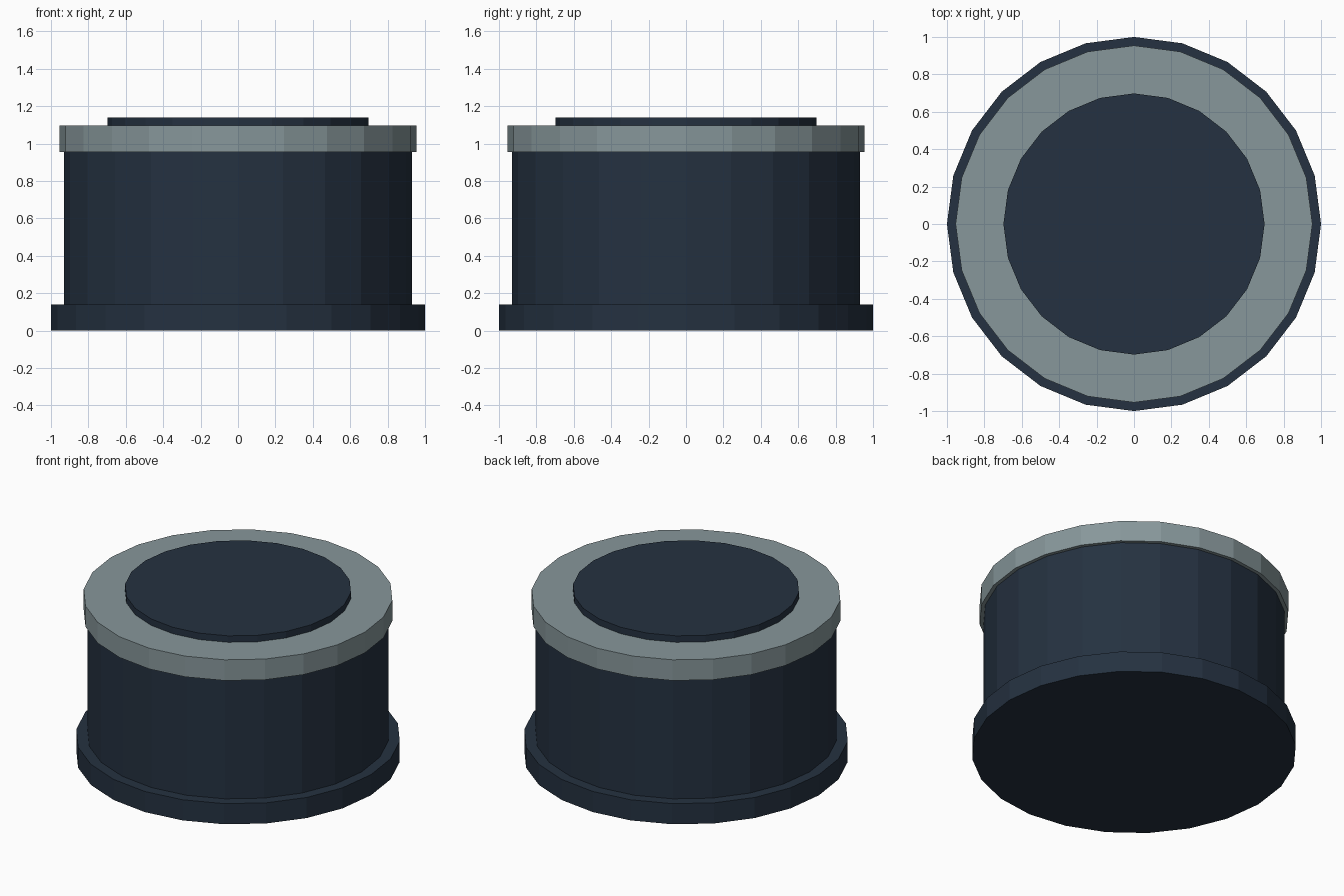
import bpy

if "Cube" in bpy.data.objects:
    bpy.data.objects.remove(bpy.data.objects["Cube"])


def material(name, rgb):
    m = bpy.data.materials.new(name)
    m.diffuse_color = (*rgb, 1.0)
    m.use_nodes = True
    m.node_tree.nodes["Principled BSDF"].inputs["Base Color"].default_value = m.diffuse_color
    return m


dark = material("dark navy", (0.018, 0.031, 0.052))
grey = material("cool grey", (0.242, 0.310, 0.327))


def disc(name, radius, z0, z1, mat):
    """Flat-shaded 24-sided cylinder between two heights."""
    bpy.ops.mesh.primitive_cylinder_add(
        vertices=24, radius=radius, depth=z1 - z0,
        location=(0, 0, (z0 + z1) / 2))
    ob = bpy.context.object
    ob.name = name
    ob.data.materials.append(mat)
    return ob


# Stacked round parts, bottom to top
disc("base_flange", 1.0, 0.0, 0.14, dark)
disc("body", 0.93, 0.14, 0.955, dark)
disc("rim_band", 0.954, 0.955, 1.096, grey)
disc("top_cap", 0.698, 1.096, 1.14, dark)
